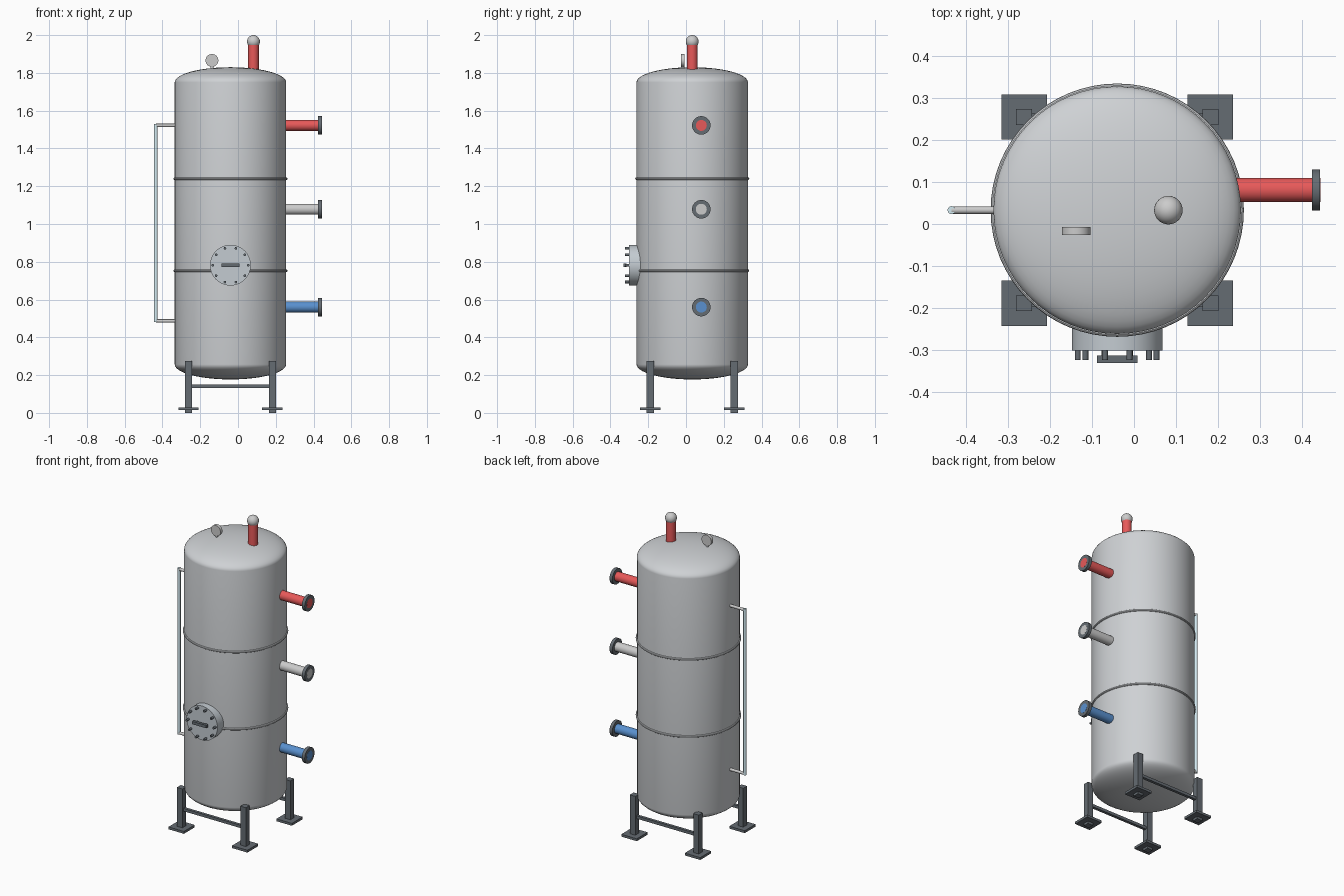
import bpy
import bmesh
from math import cos, sin, pi, radians
from mathutils import Vector

if "Cube" in bpy.data.objects:
    bpy.data.objects.remove(bpy.data.objects["Cube"])

CX, CY, R = -0.04, 0.033, 0.295  # tank axis and radius


def material(name, rgb):
    m = bpy.data.materials.new(name)
    m.diffuse_color = (*rgb, 1)
    m.use_nodes = True
    m.node_tree.nodes["Principled BSDF"].inputs["Base Color"].default_value = m.diffuse_color
    return m


STEEL = material("steel", (0.62, 0.64, 0.66))
LID = material("lid_steel", (0.55, 0.60, 0.64))
PALE = material("pale_steel", (0.75, 0.76, 0.78))
DARK = material("dark_iron", (0.13, 0.15, 0.17))
RED = material("hot_red", (0.80, 0.10, 0.10))
BLUE = material("cold_blue", (0.10, 0.28, 0.62))
GLASS = material("sight_glass", (0.65, 0.82, 0.88))


def finish(obj, name, mat, smooth=True):
    obj.name = name
    obj.data.materials.append(mat)
    if smooth:
        bpy.ops.object.shade_smooth_by_angle(angle=radians(35))
    return obj


def rod(name, a, b, r, mat, sides=32):
    """Cylinder running from point a to point b."""
    a, b = Vector(a), Vector(b)
    d = b - a
    bpy.ops.mesh.primitive_cylinder_add(
        vertices=sides, radius=r, depth=d.length, location=(a + b) / 2,
        rotation=d.to_track_quat('Z', 'Y').to_euler())
    return finish(bpy.context.object, name, mat)


def box(name, centre, size, mat):
    bpy.ops.mesh.primitive_cube_add(size=1, location=centre)
    obj = bpy.context.object
    obj.scale = size
    bpy.ops.object.transform_apply(location=False, rotation=False, scale=True)
    return finish(obj, name, mat, False)


# Tank shell: lathe a profile with elliptical ends
Z0, Z1, H, N = 0.257, 1.75, 0.08, 14
arc = [i * pi / 2 / N for i in range(N + 1)]
profile = [(R * sin(t), Z0 - H * cos(t)) for t in arc]
profile += [(R * cos(t), Z1 + H * sin(t)) for t in arc]
bm = bmesh.new()
verts = [bm.verts.new((r, 0, z)) for r, z in profile]
edges = [bm.edges.new(pair) for pair in zip(verts, verts[1:])]
bmesh.ops.spin(bm, geom=verts + edges, cent=(0, 0, 0), axis=(0, 0, 1),
               angle=2 * pi, steps=64)
bmesh.ops.remove_doubles(bm, verts=bm.verts, dist=1e-5)
bmesh.ops.recalc_face_normals(bm, faces=bm.faces)
mesh = bpy.data.meshes.new("tank_shell")
bm.to_mesh(mesh)
bm.free()
shell = bpy.data.objects.new("tank_shell", mesh)
bpy.context.collection.objects.link(shell)
shell.location = (CX, CY, 0)
bpy.ops.object.select_all(action='DESELECT')
shell.select_set(True)
bpy.context.view_layer.objects.active = shell
finish(shell, "tank_shell", STEEL)

# Weld bands
for i, z in enumerate((0.753, 1.24)):
    bpy.ops.mesh.primitive_torus_add(
        major_radius=R, minor_radius=0.007, major_segments=64,
        minor_segments=10, location=(CX, CY, z))
    finish(bpy.context.object, f"weld_band_{i + 1}", STEEL)

# Legs with foot plates, and cross braces at front and back
for side_y, sy in (("front", -1), ("back", 1)):
    y = CY + sy * 0.222
    for side_x, sx in (("left", -1), ("right", 1)):
        x = CX + sx * 0.222
        box(f"{side_y}_{side_x}_leg", (x, y, 0.1375), (0.038, 0.038, 0.275), DARK)
        box(f"{side_y}_{side_x}_foot_plate", (x, y, 0.022), (0.108, 0.108, 0.015), DARK)
    box(f"{side_y}_brace", (CX, y, 0.14), (0.444, 0.018, 0.018), DARK)

# Side nozzles with flanges
for name, z, mat in (("hot", 1.522, RED), ("middle", 1.078, PALE), ("cold", 0.56, BLUE)):
    rod(f"{name}_nozzle", (0.22, 0.081, z), (0.4445, 0.081, z), 0.029, mat)
    rod(f"{name}_flange", (0.424, 0.081, z), (0.444, 0.081, z), 0.049, DARK)

# Top outlet with round cap
rod("top_outlet", (0.082, CY, 1.78), (0.082, CY, 1.96), 0.028, RED)
bpy.ops.mesh.primitive_uv_sphere_add(segments=32, ring_count=16, radius=0.034,
                                     location=(0.082, CY, 1.966))
finish(bpy.context.object, "outlet_cap", PALE)

# Dial gauge on a short stem
rod("dial_stem", (-0.138, -0.016, 1.79), (-0.138, -0.016, 1.845), 0.008, STEEL, 16)
rod("dial_gauge", (-0.138, -0.007, 1.866), (-0.138, -0.026, 1.866), 0.034, PALE)

# Access hatch with bolts and handle
HZ = 0.782
rod("hatch_lid", (CX, -0.22, HZ), (CX, -0.302, HZ), 0.108, LID, 48)
for i in range(10):
    a = i * pi / 5
    x, z = CX + 0.094 * cos(a), HZ + 0.094 * sin(a)
    rod(f"hatch_bolt_{i + 1}", (x, -0.295, z), (x, -0.324, z), 0.007, DARK, 12)
box("hatch_handle", (CX, -0.3225, HZ), (0.097, 0.017, 0.018), DARK)
for side, s in (("left", -1), ("right", 1)):
    rod(f"handle_post_{side}", (CX + s * 0.032, -0.295, HZ),
        (CX + s * 0.032, -0.32, HZ), 0.006, DARK, 12)

# Level gauge: glass tube on two arms
for name, z in (("lower", 0.487), ("upper", 1.522)):
    rod(f"{name}_gauge_arm", (-0.435, CY, z), (-0.32, CY, z), 0.009, PALE, 20)
rod("gauge_glass", (-0.435, CY, 0.48), (-0.435, CY, 1.53), 0.0095, GLASS, 20)
